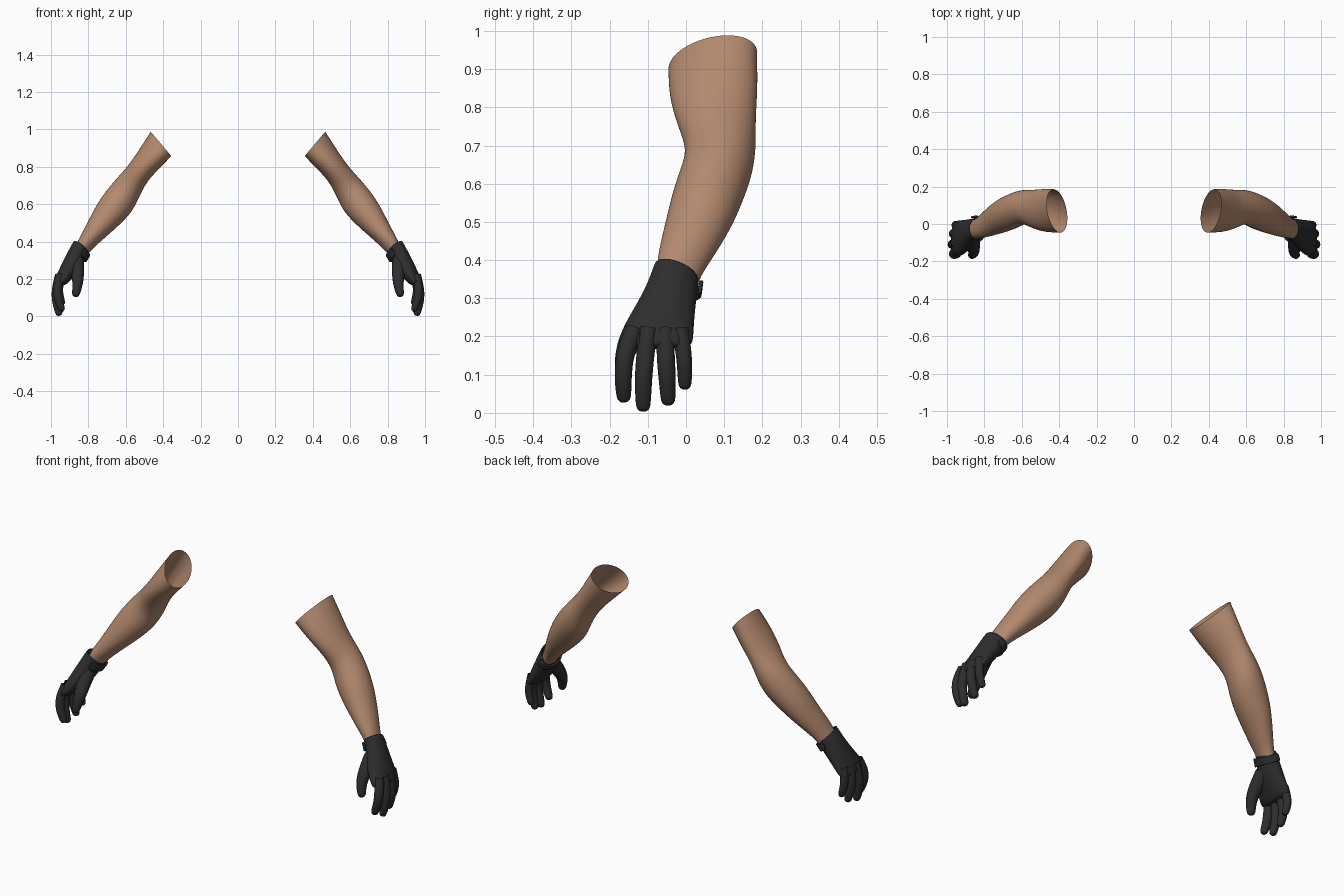
import bpy, bmesh
from math import sin, cos, pi, radians
from mathutils import Vector

cube = bpy.data.objects.get("Cube")
if cube:
    bpy.data.objects.remove(cube, do_unlink=True)


def material(name, rgb):
    m = bpy.data.materials.new(name)
    m.use_nodes = True
    m.diffuse_color = (*rgb, 1)
    bsdf = m.node_tree.nodes["Principled BSDF"]
    bsdf.inputs["Base Color"].default_value = (*rgb, 1)
    bsdf.inputs["Roughness"].default_value = 0.7
    return m


skin = material("tan skin", (0.45, 0.25, 0.155))
black = material("black glove", (0.027, 0.027, 0.027))


def section(row, lean=0, skew=0):
    """Centre and two half axes from outer x,z, inner x,z, front y, back y."""
    ox, oz, ix, iz, y0, y1 = row
    return (Vector(((ox + ix) / 2, (y0 + y1) / 2, (oz + iz) / 2)),
            Vector(((ox - ix) / 2, lean, (oz - iz) / 2)),
            Vector((0, (y1 - y0) / 2, skew / 2)))


def loft(name, sections, mat, sides=16, arc=None, cap=False, thick=0, offset=-1):
    """Skin a row of elliptical sections, smooth it and mirror it in x."""
    bm = bmesh.new()
    start, sweep = arc or (0, 2 * pi)
    count = sides + 1 if arc else sides
    rings = []
    for c, a, b in sections:
        angles = [start + sweep * k / sides for k in range(count)]
        rings.append([bm.verts.new(c + a * cos(t) + b * sin(t)) for t in angles])
    for r, s in zip(rings, rings[1:]):
        for k in range(sides):
            n = (k + 1) % count
            bm.faces.new((r[k], s[k], s[n], r[n]))
    if cap:
        bm.faces.new(rings[-1][::-1])
    mesh = bpy.data.meshes.new(name)
    bm.to_mesh(mesh)
    bm.free()
    mesh.materials.append(mat)
    mesh.polygons.foreach_set("use_smooth", [True] * len(mesh.polygons))
    ob = bpy.data.objects.new(name, mesh)
    bpy.context.collection.objects.link(ob)
    if thick and not arc:
        solid = ob.modifiers.new("thickness", 'SOLIDIFY')
        solid.thickness, solid.offset = thick, offset
    sub = ob.modifiers.new("smooth", 'SUBSURF')
    sub.levels = sub.render_levels = 2
    if thick and arc:
        solid = ob.modifiers.new("thickness", 'SOLIDIFY')
        solid.thickness, solid.offset = thick, offset
    mirror = ob.modifiers.new("other side", 'MIRROR')
    mirror.use_mirror_merge = False
    return ob


def finger(name, path, radii):
    """A tapering bent tube with a rounded tip."""
    pts = [Vector(p) for p in path]
    end = (pts[-1] - pts[-2]).normalized()
    tip, r = pts[-1], radii[-1]
    pts += [tip + end * r * 0.55, tip + end * r * 0.95]
    radii = list(radii) + [r * 0.85, r * 0.45]
    sections = []
    for i, p in enumerate(pts):
        t = (pts[min(i + 1, len(pts) - 1)] - pts[max(i - 1, 0)]).normalized()
        u = Vector((0, 1, 0)).cross(t).normalized()
        sections.append((p, u * radii[i] * 1.05, u.cross(t) * radii[i] * 1.05))
    loft(name, sections, black, sides=10, cap=True)


# Bare arm, from the open upper end down into the glove
arm_rows = [
    (.468, .99, .355, .856, -.042, .182),
    (.525, .90, .423, .787, -.047, .190),
    (.585, .81, .490, .717, -.028, .184),
    (.645, .745, .527, .635, .004, .186),
    (.700, .682, .560, .567, -.020, .175),
    (.748, .615, .605, .515, -.040, .153),
    (.785, .545, .662, .462, -.054, .128),
    (.825, .465, .730, .404, -.069, .084),
    (.860, .400, .790, .350, -.078, .038),
    (.880, .350, .815, .315, -.078, .026),
]
leans = [.04, .02] + [0] * 8
skews = [0] * 7 + [-.015, -.03, -.03]
loft("arms", [section(*x) for x in zip(arm_rows, leans, skews)], skin)

# Glove: cuff, palm and knuckles
hand_rows = [
    (.880, .402, .794, .340, -.084, .036),
    (.905, .357, .815, .305, -.098, .031),
    (.935, .298, .838, .262, -.130, .026),
    (.960, .247, .868, .220, -.162, .023),
    (.978, .203, .900, .188, -.178, .021),
    (.985, .170, .925, .162, -.180, .017),
]
hand_skews = [-.04, -.03, -.01, 0, 0, 0]
hand = [section(r, 0, s) for r, s in zip(hand_rows, hand_skews)]
loft("glove_hands", hand, black, cap=True, thick=0.006)

# Fingers and thumb
r4 = (.024, .024, .023, .020)
finger("index_fingers", [(.950, -.135, .22), (.970, -.162, .15),
                         (.962, -.165, .09), (.945, -.163, .046)], r4)
finger("middle_fingers", [(.955, -.098, .22), (.975, -.108, .14),
                          (.973, -.112, .08), (.958, -.112, .022)], r4)
finger("ring_fingers", [(.950, -.055, .22), (.970, -.053, .14),
                        (.965, -.049, .09), (.950, -.047, .038)], r4)
finger("little_fingers", [(.945, -.015, .22), (.958, -.005, .15),
                          (.952, -.003, .11), (.942, -.003, .078)],
       (.022, .021, .020, .018))
finger("thumbs", [(.862, -.070, .29), (.858, -.115, .24),
                  (.855, -.155, .18), (.866, -.166, .125)],
       (.040, .036, .029, .022))

# Closing strap around the inner side of the wrist
c0, a0, b0 = hand[0]
c1, a1, b1 = hand[1]
strap = []
for t in (.25, .65, 1.15):
    strap.append((c0.lerp(c1, t), a0.lerp(a1, t) * 1.04, b0.lerp(b1, t) * 1.04))
loft("wrist_straps", strap, black, sides=10,
     arc=(radians(75), radians(170)), thick=0.009, offset=1)
